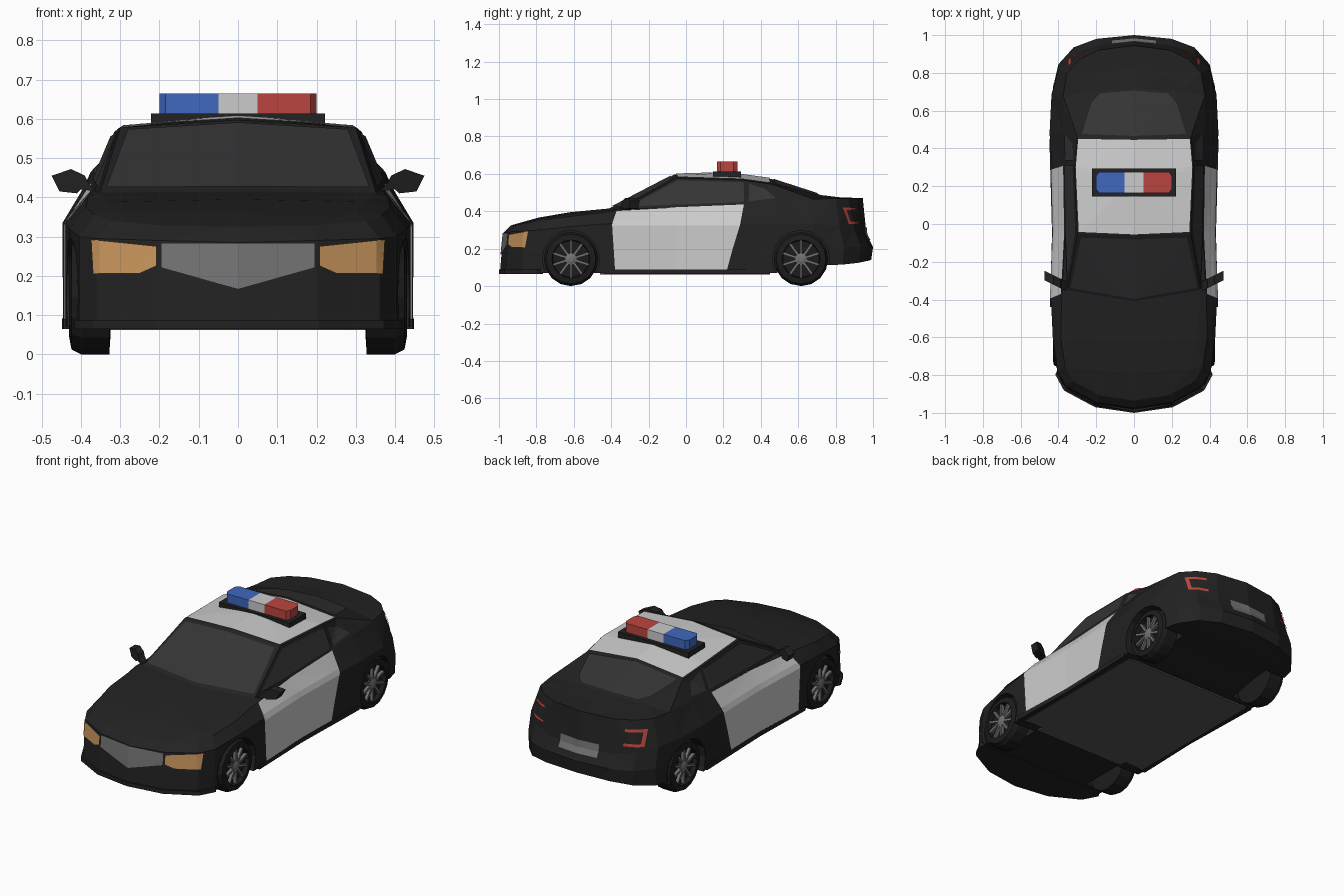
import bpy, bmesh, math
from mathutils import Vector, Matrix
from mathutils.bvhtree import BVHTree

if "Cube" in bpy.data.objects:
    bpy.data.objects.remove(bpy.data.objects["Cube"])


def mat(name, *rgb):
    m = bpy.data.materials.new(name)
    m.diffuse_color = (*rgb, 1)
    m.use_nodes = True
    m.node_tree.nodes["Principled BSDF"].inputs["Base Color"].default_value = m.diffuse_color
    return m


BLACK = mat("black_paint", .016, .016, .016)
TYRE = mat("rubber", .012, .012, .012)
GLASS = mat("glass", .035, .035, .035)
FLOOR = mat("floor_grey", .09, .09, .09)
GRILLE = mat("grille_grey", .17, .17, .17)
WHITE = mat("white_paint", .55, .55, .55)
AMBER = mat("amber", .6, .31, .11)
RED = mat("red", .5, .06, .05)
BLUE = mat("blue", .05, .14, .52)


def finish(name, bm, material, recalc=True):
    if recalc:
        bmesh.ops.recalc_face_normals(bm, faces=bm.faces[:])
    me = bpy.data.meshes.new(name)
    bm.to_mesh(me)
    me.materials.append(material)
    ob = bpy.data.objects.new(name, me)
    bpy.context.collection.objects.link(ob)
    return ob


def to3(axis, u, v, d):
    return Vector({'x': (d, u, v), 'y': (u, d, v), 'z': (u, v, d)}[axis])


def prism(name, pts, axis, a, b, material):
    bm = bmesh.new()
    f = bm.faces.new([bm.verts.new(to3(axis, u, v, a)) for u, v in pts])
    g = bmesh.ops.extrude_face_region(bm, geom=[f])["geom"]
    bmesh.ops.translate(bm, verts=[e for e in g if isinstance(e, bmesh.types.BMVert)],
                        vec=to3(axis, 0, 0, b - a))
    return finish(name, bm, material)


def rect(u0, u1, v0, v1):
    return [(u0, v0), (u1, v0), (u1, v1), (u0, v1)]


def flip(pts):
    return [(-u, v) for u, v in pts]


def sym(pts):
    """Close a right-hand half outline with its mirror image."""
    return pts + [(-u, v) for u, v in reversed(pts) if u > 1e-4]


# ---- body: rings of points running from nose centre to tail centre
plan = [(0, -.975), (.20, -.945), (.36, -.86), (.405, -.78), (.43, -.60), (.44, -.39), (.427, -.05),
        (.435, .30), (.447, .48), (.437, .68), (.40, .82), (.32, .90), (.20, .945), (0, .965)]
sill_z = [.07] * 9 + [.11, .115, .125, .135, .14]
shoulder_z = [.285, .29, .295, .30, .32, .335, .335, .335, .335, .33, .32, .30, .28, .275]
belt = [(0, -.935, .325), (.19, -.905, .328), (.325, -.83, .34), (.365, -.75, .355), (.388, -.60, .375),
        (.382, -.37, .402), (.365, -.05, .42), (.37, .30, .435), (.375, .48, .455), (.375, .68, .465),
        (.355, .80, .468), (.29, .87, .468), (.19, .92, .468), (0, .945, .47)]
edge = [(.30, -.77, .362), (.33, -.60, .388), (.352, -.35, .412), (.30, -.05, .578),
        (.315, .30, .567), (.30, .46, .545), (.255, .70, .477), (.22, .80, .472)]
centre = [(0, -.79, .366), (0, -.62, .395), (0, -.41, .415), (0, -.06, .597),
          (0, .22, .605), (0, .45, .574), (0, .72, .487), (0, .82, .475)]


def ring(front, rear, zs):
    out = []
    for (x, y), z in zip(plan, zs):
        w = min(1, max(0, (abs(y) - .6) / .3))
        out.append((x, y + w * (rear if y > 0 else -front), z))
    return out


sill = ring(.02, .025, sill_z)
mid = ring(.01, .035, [.19] * 8 + [.2] * 2 + [.21] * 4)
shoulder = ring(0, 0, shoulder_z)
keel = [(0, y, z) for x, y, z in sill]
quads = []
for lo, hi in ((keel, sill), (sill, mid), (mid, shoulder), (shoulder, belt),
               (belt[3:11], edge), (edge, centre)):
    quads += [(lo[k], lo[k + 1], hi[k + 1], hi[k]) for k in range(len(lo) - 1)]
for b, r, c in ((belt[:4], edge[0], centre[0]), (belt[:9:-1], edge[-1], centre[-1])):
    quads += [(b[0], b[1], c), (b[1], r, c), (b[1], b[2], r), (b[2], b[3], r)]
bm = bmesh.new()
for s in (1, -1):
    for q in quads:
        bm.faces.new([bm.verts.new((s * x, y, z)) for x, y, z in q])
bmesh.ops.remove_doubles(bm, verts=bm.verts[:], dist=1e-4)
bmesh.ops.triangulate(bm, faces=[f for f in bm.faces if len(f.verts) > 3])
bmesh.ops.recalc_face_normals(bm, faces=bm.faces[:])
surface = BVHTree.FromBMesh(bm)
body = finish("body", bm, BLACK)

# ---- wheel arches
AXLE, HUB_Z = .615, .145
circle = [(math.cos(i * math.tau / 16), math.sin(i * math.tau / 16)) for i in range(16)]
for s in (1, -1):
    for y in (-AXLE, AXLE):
        cut = prism("arch_cutter", [(y + .153 * c, HUB_Z + .153 * n) for c, n in circle],
                    'x', s * .29, s * .55, BLACK)
        cut.hide_render = True
        mod = body.modifiers.new("arch", 'BOOLEAN')
        mod.object, mod.operation, mod.solver = cut, 'DIFFERENCE', 'EXACT'
        bpy.context.view_layer.objects.active = body
        bpy.ops.object.modifier_apply(modifier=mod.name)
        bpy.data.objects.remove(cut)


# ---- panels: flat outlines diced up and projected onto the body
def panel(name, polys, axis, s, material, lift=.005, step=.025):
    bm = bmesh.new()
    for p in polys:
        bm.faces.new([bm.verts.new(to3(axis, u, v, 0)) for u, v in p])
    for n in (to3(axis, 1, 0, 0), to3(axis, 0, 1, 0)):
        for i in range(-40, 41):
            bmesh.ops.bisect_plane(bm, geom=bm.verts[:] + bm.edges[:] + bm.faces[:],
                                   plane_co=n * i * step, plane_no=n, dist=1e-4)
    out = to3(axis, 0, 0, s)
    for v in bm.verts:
        loc, nor, _, _ = surface.ray_cast(v.co + out * 3, -out)
        if loc is None:
            loc, nor, _, _ = surface.find_nearest(v.co + out * .4)
        v.co = loc + nor * lift
    bm.normal_update()
    bmesh.ops.reverse_faces(bm, faces=[f for f in bm.faces if f.normal.dot(out) < 0])
    return finish(name, bm, material, False)


panel("windscreen", [sym([(0, -.395), (.335, -.335), (.28, -.07), (0, -.08)])], 'z', 1, GLASS)
panel("roof_panel", [sym([(0, -.055), (.292, -.042), (.308, .30), (.295, .45), (0, .445)])], 'z', 1, WHITE)
panel("rear_window", [sym([(0, .465), (.275, .475), (.225, .64), (.18, .69), (0, .705)])], 'z', 1, GLASS)
panel("grille", [sym([(0, .165), (.195, .22), (.195, .283), (0, .283)])], 'y', -1, GRILLE)
panel("number_plate", [rect(-.12, .12, .245, .315)], 'y', 1, GRILLE)
lamp = [(.205, .225), (.25, .205), (.365, .205), (.37, .292), (.205, .275)]
tail = [rect(.25, .345, .405, .42), rect(.33, .345, .345, .405), rect(.25, .345, .33, .345)]
door = [(-.38, .09), (.22, .09), (.25, .20), (.29, .33), (.31, .434),
        (-.05, .419), (-.37, .401), (-.395, .33)]
for s, side in ((1, "right"), (-1, "left")):
    mir = (lambda p: p) if s > 0 else flip
    panel(f"headlight_{side}", [mir(lamp)], 'y', -1, AMBER)
    panel(f"taillight_{side}", [mir(p) for p in tail], 'y', 1, RED)
    panel(f"door_{side}", [door], 'x', s, WHITE)
    panel(f"side_window_{side}", [[(-.30, .425), (.31, .447), (.31, .553), (-.045, .563)]], 'x', s, GLASS)
    panel(f"quarter_window_{side}", [[(.335, .45), (.48, .468), (.42, .518), (.335, .548)]], 'x', s, GLASS)
    # mirrors and side skirts
    m = prism(f"wing_mirror_{side}", mir([(.36, .415), (.40, .42), (.41, .41), (.455, .415), (.475, .455),
                                          (.425, .472), (.39, .455), (.38, .435)]), 'y', -.335, -.285, BLACK)
    for v in m.data.vertices:
        v.co.y += .5 * (abs(v.co.x) - .40)
    prism(f"side_skirt_{side}", mir([(.38, -.44), (.445, -.44), (.434, -.05), (.448, .45), (.38, .45)]),
          'z', .065, .09, BLACK)

# ---- front splitter and floor
prism("front_splitter", sym([(x * 1.03, y * 1.005) for x, y, z in sill[:4]] + [(.40, -.765)]),
      'z', .065, .088, BLACK)
prism("floor_pan", sym([(0, -.46), (.29, -.46), (.29, -.42), (.41, -.42), (.41, .45), (0, .45)]),
      'z', .062, .075, FLOOR)

# ---- light bar
prism("light_bar_base", rect(-.222, .222, .145, .295), 'z', .575, .614, BLACK)
end = [(.05, .165), (.185, .165), (.2, .185), (.2, .255), (.185, .275), (.05, .275)]
prism("light_bar_red", end, 'z', .614, .665, RED)
prism("light_bar_blue", flip(end), 'z', .614, .665, BLUE)
prism("light_bar_middle", rect(-.05, .05, .165, .275), 'z', .614, .665, WHITE)


# ---- wheels
def lathe(name, profile, s, y, material, sides=16):
    bm = bmesh.new()
    rings = [[bm.verts.new((s * x, y + r * math.cos(i * math.tau / sides),
                            HUB_Z + r * math.sin(i * math.tau / sides))) for i in range(sides)]
             for r, x in profile]
    for a, b in zip(rings, rings[1:]):
        for i in range(sides):
            j = (i + 1) % sides
            bm.faces.new((a[i], a[j], b[j], b[i]))
    bm.faces.new(rings[0])
    bm.faces.new(rings[-1])
    return finish(name, bm, material)


for s, side in ((1, "right"), (-1, "left")):
    for y, end_name in ((-AXLE, "front"), (AXLE, "rear")):
        tag = f"{end_name}_{side}"
        lathe(f"tyre_{tag}", [(.1, .325), (.145, .328), (.145, .40), (.133, .424), (.102, .43), (.098, .405)],
              s, y, TYRE)
        lathe(f"hub_{tag}", [(.034, .40), (.032, .42), (.015, .426)], s, y, GRILLE, 10)
        bm = bmesh.new()
        for i in range(10):
            m = (Matrix.Translation((s * .413, y, HUB_Z)) @ Matrix.Rotation(i * math.tau / 10, 4, 'X')
                 @ Matrix.Translation((0, 0, .064)) @ Matrix.Diagonal((.018, .013, .074, 1)))
            bmesh.ops.create_cube(bm, size=1, matrix=m)
        finish(f"spokes_{tag}", bm, GRILLE)
